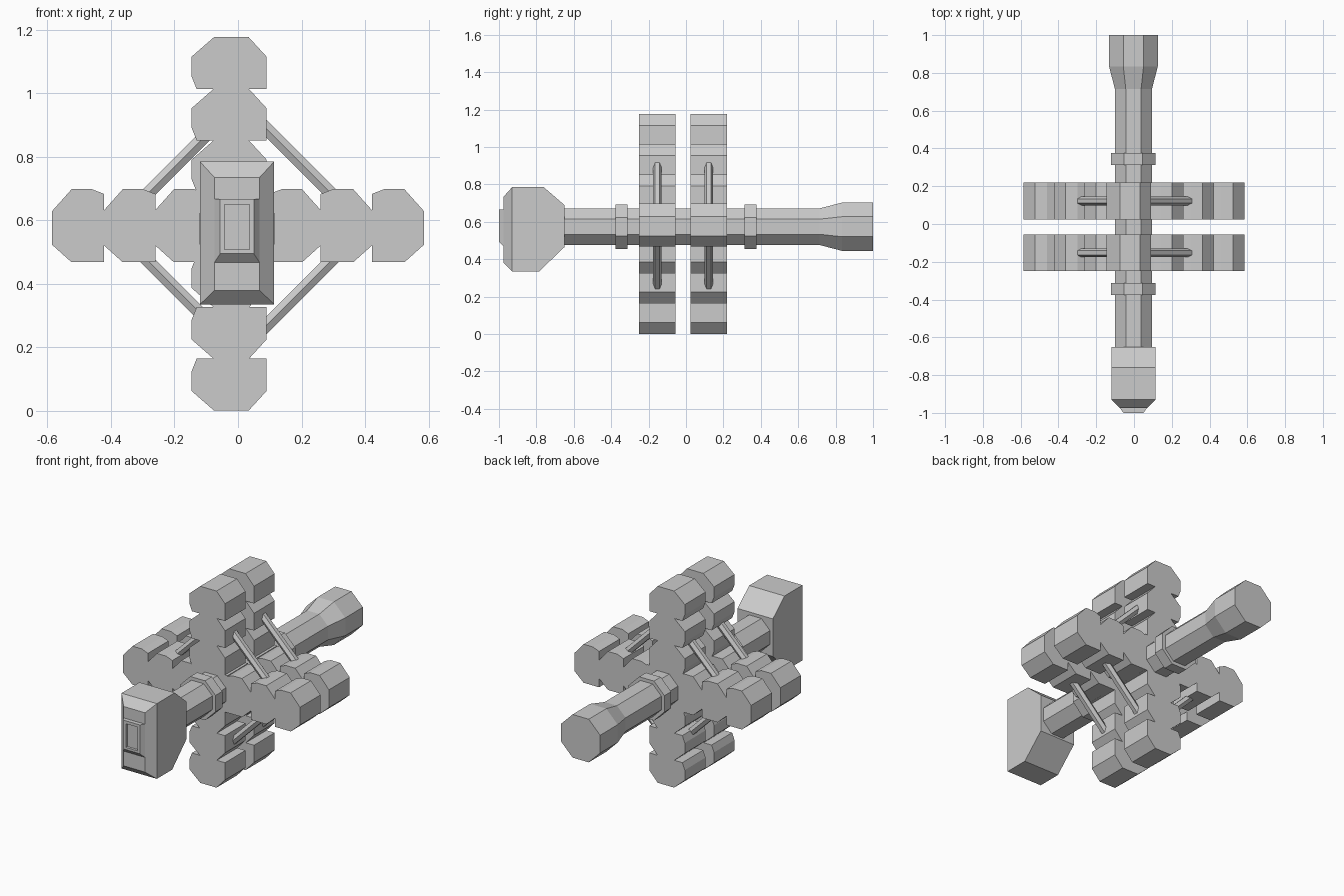
import bpy, bmesh, math
from mathutils import Vector

if "Cube" in bpy.data.objects:
    bpy.data.objects.remove(bpy.data.objects["Cube"])

CX, CZ = -0.003, 0.574      # shaft axis


def loft(name, rings):
    """Skin a list of matching closed rings and cap both ends."""
    bm = bmesh.new()
    vs = [[bm.verts.new(p) for p in r] for r in rings]
    n = len(vs[0])
    for a, b in zip(vs, vs[1:]):
        for i in range(n):
            bm.faces.new((a[i], a[(i + 1) % n], b[(i + 1) % n], b[i]))
    bm.faces.new(vs[0])
    bm.faces.new(vs[-1])
    bmesh.ops.recalc_face_normals(bm, faces=bm.faces)
    me = bpy.data.meshes.new(name)
    bm.to_mesh(me)
    bm.free()
    ob = bpy.data.objects.new(name, me)
    bpy.context.collection.objects.link(ob)
    return ob


def octagon(y, apothem):
    r = apothem / math.cos(math.pi / 8)
    angles = [math.pi / 8 + i * math.pi / 4 for i in range(8)]
    return [(CX + r * math.cos(a), y, CZ + r * math.sin(a)) for a in angles]


def rect(y, x, z0, z1):
    return [(CX - x, y, z0), (CX + x, y, z0), (CX + x, y, z1), (CX - x, y, z1)]


def prism(name, xz, y0, y1):
    return loft(name, [[(x, y, z) for x, z in xz] for y in (y0, y1)])


# Central shaft with flared rear end
loft("shaft", [octagon(-0.70, 0.098), octagon(0.715, 0.098),
               octagon(0.834, 0.129), octagon(1.0, 0.129)])
for label, y in (("front", -0.345), ("rear", 0.345)):
    loft(label + "_collar", [octagon(y - 0.032, 0.118), octagon(y + 0.032, 0.118)])

# Head block: side profile (y, z) pushed across x
side = [(-0.65, 0.465), (-0.65, 0.69), (-0.76, 0.785), (-0.93, 0.785),
        (-0.93, 0.335), (-0.785, 0.335)]
loft("head", [[(x, y, z) for y, z in side] for x in (CX - 0.117, CX + 0.117)])
# Bevelled face, then a raised panel with a shallow recess
loft("head_face", [rect(-0.93, 0.117, 0.335, 0.785), rect(-0.975, 0.071, 0.38, 0.735)])
loft("head_panel", [rect(-0.97, 0.071, 0.468, 0.667), rect(-0.975, 0.071, 0.468, 0.667),
                    rect(-1.0, 0.053, 0.495, 0.667), rect(-1.0, 0.039, 0.508, 0.65),
                    rect(-0.985, 0.039, 0.508, 0.65)])

# Cell profile: u across the arm, v outward from the arm root
cell = [(-0.102, 0), (-0.118, 0.04), (-0.118, 0.102), (-0.047, 0.164),
        (0.061, 0.164), (0.117, 0.103), (0.117, 0)]

for label, y0, y1 in (("front", -0.25, -0.056), ("rear", 0.024, 0.22)):
    # Core where the four arms meet
    prism(label + "_core", [(-0.13, 0.468), (0.105, 0.468), (0.105, 0.69), (-0.13, 0.69)], y0, y1)
    # Three cells on each of the four arms
    for i in range(3):
        for s in (1, -1):
            v0 = 0.100 + i * 0.162
            prism(label + "_upright_cell",
                  [(-0.028 + u, 0.589 + s * (v0 + v)) for u, v in cell], y0, y1)
            v0 = 0.099 + i * 0.161
            prism(label + "_side_cell",
                  [(s * (v0 + v), 0.583 - u * 0.98) for u, v in cell], y0, y1)
    # Diagonal six-sided struts between neighbouring arms
    yc = (y0 + y1) / 2
    for sx in (1, -1):
        off = 0.399 if sx > 0 else 0.39
        for sz in (1, -1):
            nrm = Vector((sx, 0, sz)).normalized()
            rings = []
            for x in (0.06, 0.34):
                c = Vector((sx * x, yc, 0.579 + sz * (off - x)))
                rings.append([c + nrm * (0.023 * math.sin(a)) + Vector((0, 0.023 * math.cos(a), 0))
                              for a in [k * math.pi / 3 for k in range(6)]])
            loft(label + "_strut", rings)
